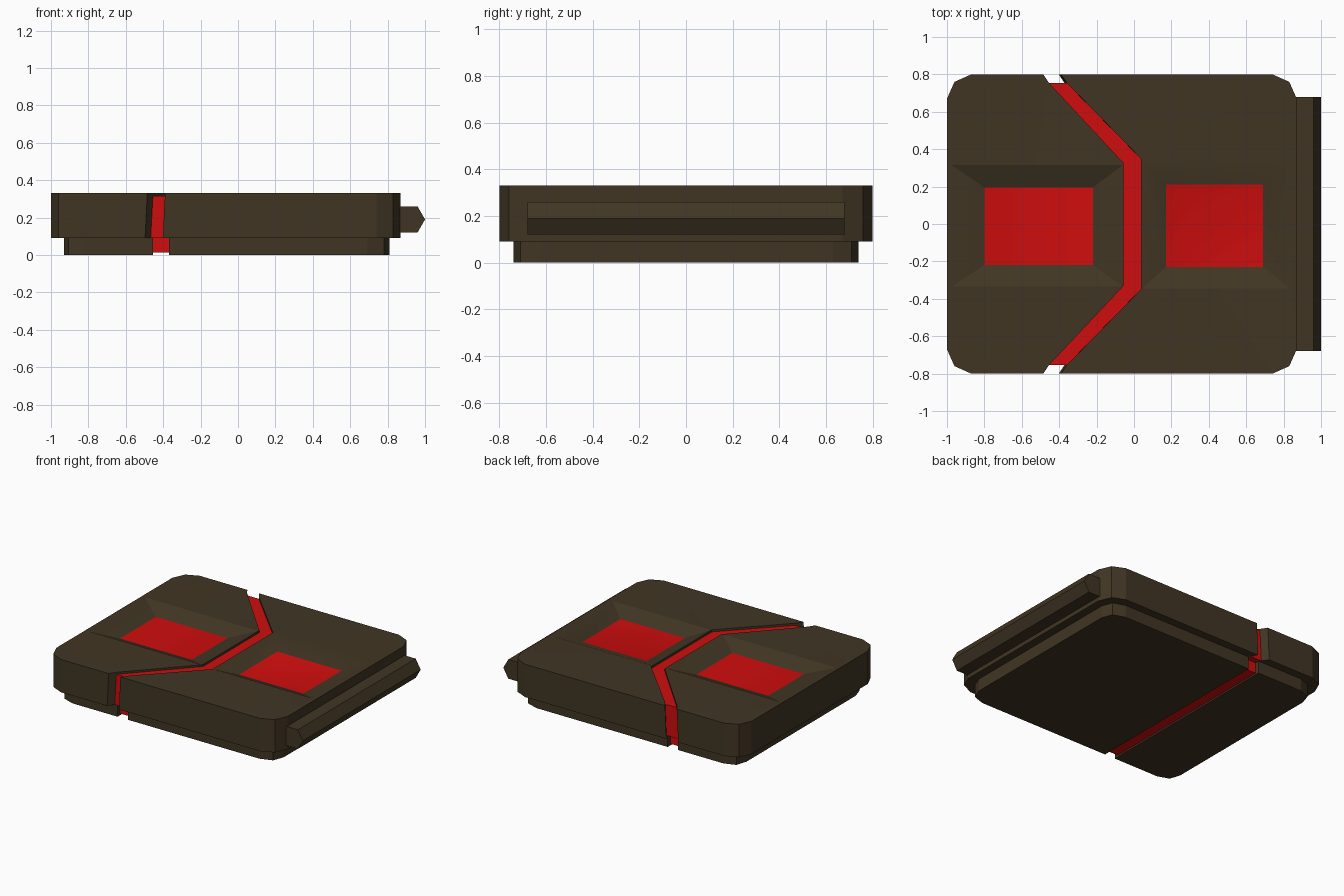
import bpy, bmesh, math

if "Cube" in bpy.data.objects:
    bpy.data.objects.remove(bpy.data.objects["Cube"])


def material(name, color):
    m = bpy.data.materials.new(name)
    m.diffuse_color = (*color, 1)
    m.use_nodes = True
    m.node_tree.nodes["Principled BSDF"].inputs["Base Color"].default_value = m.diffuse_color
    return m


BROWN = material("dark brown", (0.052, 0.036, 0.017))
RED = material("bright red", (0.62, 0.004, 0.004))


def ring(bm, pts):
    verts = [bm.verts.new(p) for p in pts]
    n = len(verts)
    edges = [bm.edges.new((verts[i], verts[(i + 1) % n])) for i in range(n)]
    return verts, edges


def bridge(bm, a, b):
    n = len(a)
    return [bm.faces.new((a[i], a[(i + 1) % n], b[(i + 1) % n], b[i])) for i in range(n)]


def finish(bm, name, mats):
    bmesh.ops.recalc_face_normals(bm, faces=bm.faces[:])
    me = bpy.data.meshes.new(name)
    bm.to_mesh(me)
    bm.free()
    for m in mats:
        me.materials.append(m)
    ob = bpy.data.objects.new(name, me)
    bpy.context.collection.objects.link(ob)
    return ob


def prism(name, outline, z0, z1, mat, lean=0.0, dish=None):
    """Extruded outline; lean shifts groove-side points at the bottom,
    dish = (outer rect, pad rect, depth) sinks a red pad into the top."""
    bm = bmesh.new()
    low, _ = ring(bm, [(x - (lean if g else 0), y, z0) for x, y, g in outline])
    top, top_edges = ring(bm, [(x, y, z1) for x, y, g in outline])
    bridge(bm, low, top)
    bm.faces.new(low)
    if dish is None:
        bm.faces.new(top)
    else:
        def rect(r, z):
            xa, xb, ya, yb = r
            return [(xa, ya, z), (xb, ya, z), (xb, yb, z), (xa, yb, z)]
        rim, rim_edges = ring(bm, rect(dish[0], z1))
        pad, _ = ring(bm, rect(dish[1], z1 - dish[2]))
        bmesh.ops.triangle_fill(bm, edges=top_edges + rim_edges, use_beauty=True)
        bridge(bm, rim, pad)
        bm.faces.new(pad).material_index = 1
    ob = finish(bm, name, [mat, RED])
    if dish:
        bpy.context.view_layer.objects.active = ob
        ob.select_set(True)
        bpy.ops.object.shade_smooth_by_angle(angle=math.radians(22.5))
        ob.select_set(False)
    return ob


def mirror_y(half):
    """Complete a point list running from +y to the middle."""
    return half + [(x, -y, g) for x, y, g in reversed(half)]


# Edges of the bent groove (True marks groove-side points)
groove_left = mirror_y([(-0.485, 0.80, True), (-0.455, 0.755, True), (-0.055, 0.325, True)])
groove_right = mirror_y([(-0.39, 0.80, True), (-0.36, 0.755, True), (0.037, 0.35, True)])

# Upper slab halves with sunken pads
side_left = mirror_y([(-0.87, 0.80, False), (-0.96, 0.76, False), (-1.0, 0.67, False)])
side_right = mirror_y([(0.74, 0.80, False), (0.83, 0.76, False), (0.87, 0.67, False)])
prism("upper_slab_left", groove_left + side_left[::-1], 0.09, 0.33, BROWN, 0.012,
      ((-0.975, -0.06, -0.335, 0.315), (-0.80, -0.22, -0.22, 0.195), 0.05))
prism("upper_slab_right", groove_right + side_right[::-1], 0.09, 0.33, BROWN, 0.012,
      ((0.042, 0.835, -0.345, 0.335), (0.17, 0.69, -0.23, 0.21), 0.05))

# Red strip filling the bent groove
prism("groove_strip", groove_left[1:-1] + groove_right[1:-1][::-1], 0.09, 0.315, RED, 0.012)

# Lower slab halves, split by a straight groove
low_left = mirror_y([(-0.455, 0.74, False), (-0.82, 0.74, False),
                     (-0.905, 0.71, False), (-0.93, 0.63, False)])
low_right = mirror_y([(-0.37, 0.74, False), (0.69, 0.74, False),
                      (0.78, 0.71, False), (0.81, 0.63, False)])
prism("lower_slab_left", low_left, 0.0, 0.09, BROWN)
prism("lower_slab_right", low_right, 0.0, 0.09, BROWN)
prism("lower_groove_strip", mirror_y([(-0.455, 0.71, False), (-0.37, 0.71, False)]),
      0.012, 0.09, RED)

# Pointed rail on the right side
bm = bmesh.new()
profile = [(0.86, 0.12), (0.96, 0.12), (1.0, 0.19), (0.96, 0.26), (0.86, 0.26)]
front, _ = ring(bm, [(x, -0.68, z) for x, z in profile])
back, _ = ring(bm, [(x, 0.68, z) for x, z in profile])
bridge(bm, front, back)
bm.faces.new(front)
bm.faces.new(back)
finish(bm, "side_rail", [BROWN])
